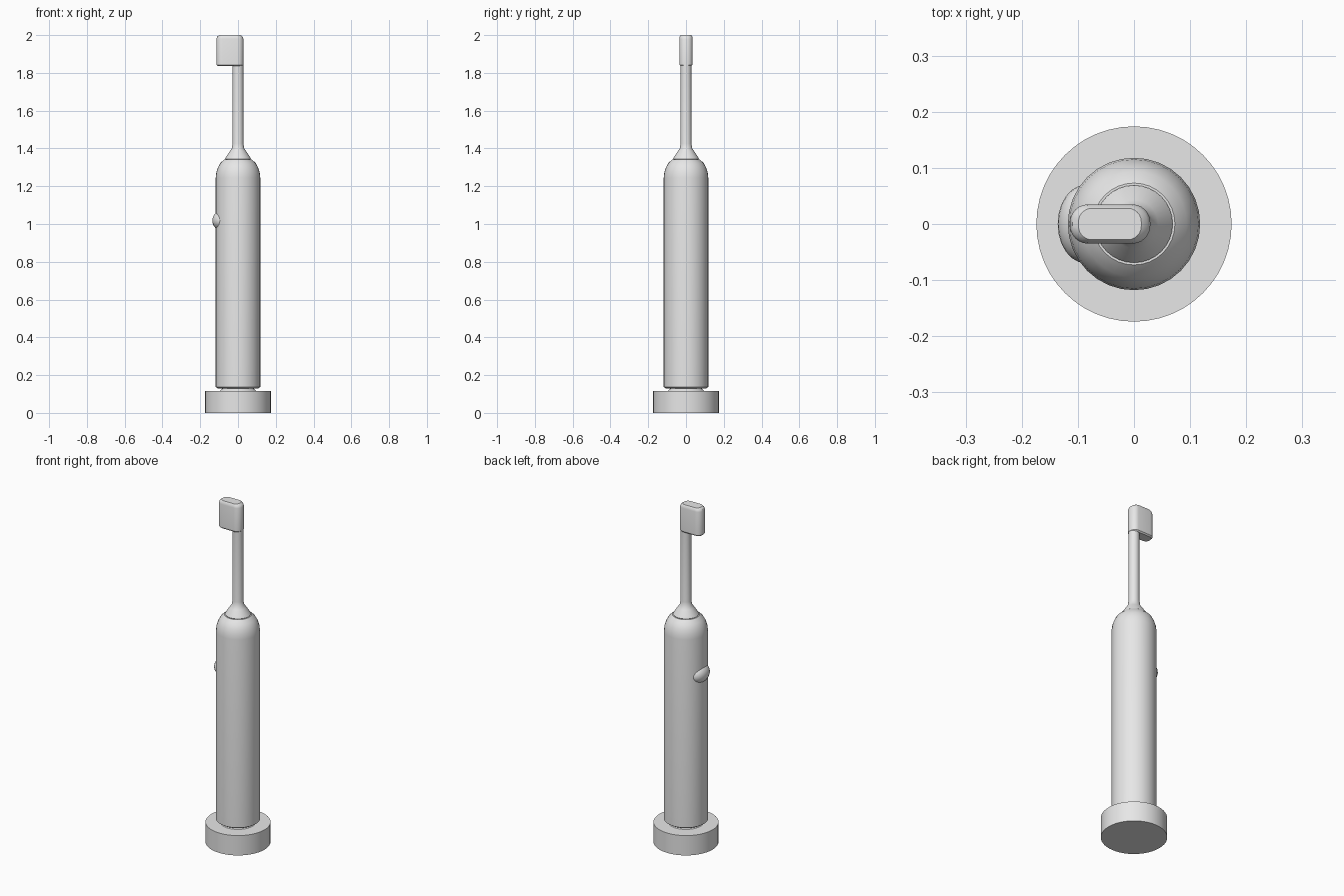
import bpy, bmesh, math

if "Cube" in bpy.data.objects:
    bpy.data.objects.remove(bpy.data.objects["Cube"])

grey = bpy.data.materials.new("light grey plastic")
grey.diffuse_color = (0.8, 0.8, 0.8, 1)
grey.use_nodes = True
grey.node_tree.nodes["Principled BSDF"].inputs["Base Color"].default_value = grey.diffuse_color


def finish(name, bm, angle=35):
    bmesh.ops.recalc_face_normals(bm, faces=bm.faces[:])
    mesh = bpy.data.meshes.new(name)
    bm.to_mesh(mesh)
    bm.free()
    mesh.materials.append(grey)
    ob = bpy.data.objects.new(name, mesh)
    bpy.context.collection.objects.link(ob)
    bpy.context.view_layer.objects.active = ob
    ob.select_set(True)
    bpy.ops.object.shade_smooth_by_angle(angle=math.radians(angle))
    ob.select_set(False)
    return ob


def loft(name, rings, angle=35):
    """Skin a stack of equally long point loops and cap both ends."""
    bm = bmesh.new()
    loops = [[bm.verts.new(p) for p in ring] for ring in rings]
    n = len(loops[0])
    for a, b in zip(loops, loops[1:]):
        for i in range(n):
            j = (i + 1) % n
            bm.faces.new((a[i], a[j], b[j], b[i]))
    bm.faces.new(loops[0])
    bm.faces.new(loops[-1])
    return finish(name, bm, angle)


def turned(name, profile, sides=32, angle=35):
    """Round part from (radius, height) pairs."""
    rings = [[(r * math.cos(2 * math.pi * i / sides),
               r * math.sin(2 * math.pi * i / sides), z)
              for i in range(sides)] for r, z in profile]
    return loft(name, rings, angle)


def rounded_rect(x0, x1, hy, rad, z, steps=6):
    pts = []
    corners = ((x1 - rad, hy - rad, 0), (x0 + rad, hy - rad, 90),
               (x0 + rad, rad - hy, 180), (x1 - rad, rad - hy, 270))
    for cx, cy, start in corners:
        for k in range(steps + 1):
            a = math.radians(start + 90 * k / steps)
            pts.append((cx + rad * math.cos(a), cy + rad * math.sin(a), z))
    return pts


# charging base and the low peg on it
turned("charging_base", [(0.174, 0), (0.174, 0.117)], 48)
turned("base_peg", [(0.105, 0.11), (0.075, 0.135), (0.07, 0.2)])

# handle with domed shoulder
turned("handle", [(0.108, 0.13), (0.118, 0.137), (0.118, 1.245), (0.115, 1.272),
                  (0.107, 1.298), (0.094, 1.322), (0.073, 1.342)])

# collar seam, flared collar and slim neck
turned("collar_seam", [(0.06, 1.32), (0.06, 1.35)])
turned("neck", [(0.064, 1.338), (0.069, 1.345), (0.060, 1.360), (0.043, 1.385),
                (0.033, 1.400), (0.029, 1.425), (0.0285, 1.85)])

# brush head, rounded block with bevelled rim
loft("brush_head", [
    rounded_rect(-0.108, 0.024, 0.028, 0.026, 1.836),
    rounded_rect(-0.114, 0.029, 0.035, 0.032, 1.843),
    rounded_rect(-0.114, 0.029, 0.035, 0.032, 1.980),
    rounded_rect(-0.110, 0.024, 0.033, 0.030, 1.992),
    rounded_rect(-0.099, 0.013, 0.028, 0.024, 2.000)])

# power button
bm = bmesh.new()
bmesh.ops.create_uvsphere(bm, u_segments=24, v_segments=14, radius=1)
bmesh.ops.scale(bm, verts=bm.verts[:], vec=(0.05, 0.07, 0.053))
bmesh.ops.translate(bm, verts=bm.verts[:], vec=(-0.086, 0, 1.018))
finish("power_button", bm)
